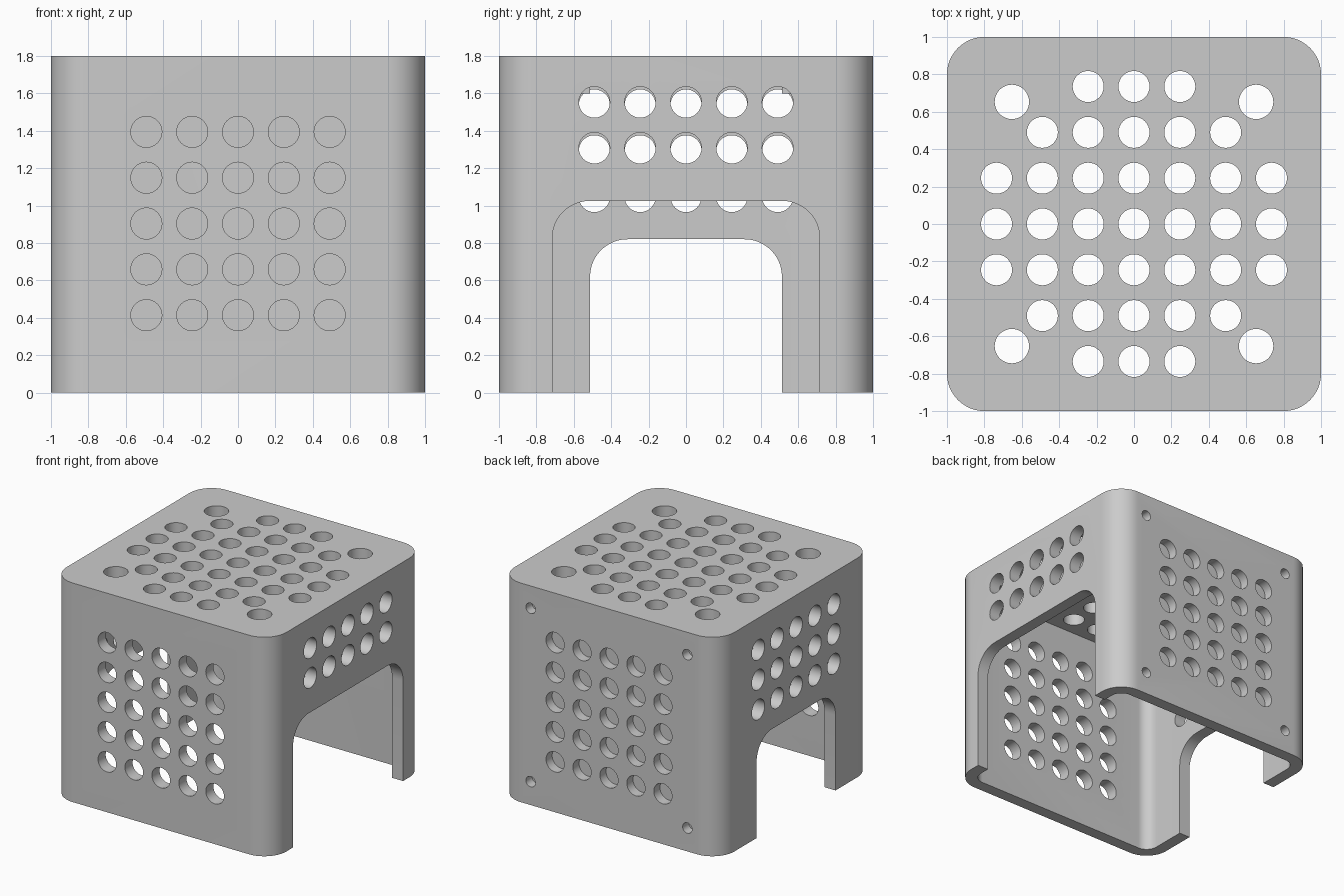
import bpy
import bmesh
from math import cos, sin, pi
from mathutils import Matrix, Vector

old = bpy.data.objects.get("Cube")
if old:
    bpy.data.objects.remove(old, do_unlink=True)

HEIGHT = 1.8
WALL = 0.1
PITCH = 0.245
HOLE = 0.083

grey = bpy.data.materials.new("plain grey")
grey.use_nodes = True
grey.diffuse_color = (0.6, 0.6, 0.6, 1)
grey.node_tree.nodes["Principled BSDF"].inputs["Base Color"].default_value = (0.6, 0.6, 0.6, 1)

# Frames that turn a flat outline (u, v, depth) to face each direction
UP = Matrix.Identity(3)
ALONG_X = Matrix(((0, 0, 1), (1, 0, 0), (0, 1, 0)))
ALONG_Y = Matrix(((1, 0, 0), (0, 0, 1), (0, 1, 0)))


def rounded(u0, u1, v0, v1, r, steps=12):
    """Outline of a rectangle with rounded corners."""
    centres = [(u1 - r, v1 - r), (u0 + r, v1 - r), (u0 + r, v0 + r), (u1 - r, v0 + r)]
    return [(cu + r * cos(pi / 2 * (q + i / steps)), cv + r * sin(pi / 2 * (q + i / steps)))
            for q, (cu, cv) in enumerate(centres) for i in range(steps + 1)]


def circle(u, v, r, steps=32):
    return [(u + r * cos(2 * pi * i / steps), v + r * sin(2 * pi * i / steps)) for i in range(steps)]


def prisms(name, outlines, frame, lo, hi):
    """One object holding every outline extruded from lo to hi."""
    bm = bmesh.new()
    for outline in outlines:
        a, b = [[bm.verts.new(frame @ Vector((u, v, d))) for u, v in outline] for d in (lo, hi)]
        bm.faces.new(a)
        bm.faces.new(b)
        for i in range(len(a)):
            j = (i + 1) % len(a)
            bm.faces.new((a[i], a[j], b[j], b[i]))
    bmesh.ops.recalc_face_normals(bm, faces=bm.faces)
    mesh = bpy.data.meshes.new(name)
    bm.to_mesh(mesh)
    bm.free()
    mesh.materials.append(grey)
    obj = bpy.data.objects.new(name, mesh)
    bpy.context.collection.objects.link(obj)
    return obj


def combine(target, tool, operation="DIFFERENCE"):
    tool.hide_render = True
    mod = target.modifiers.new(tool.name, "BOOLEAN")
    mod.operation = operation
    mod.solver = "EXACT"
    mod.object = tool
    bpy.context.view_layer.objects.active = target
    bpy.ops.object.modifier_apply(modifier=mod.name)
    bpy.data.objects.remove(tool, do_unlink=True)


# Shell, open underneath
cover = prisms("vented_cover", [rounded(-1, 1, -1, 1, 0.2)], UP, 0, HEIGHT)
inner = 1 - WALL
combine(cover, prisms("cavity", [rounded(-inner, inner, -inner, inner, 0.1)], UP, -0.2, HEIGHT - WALL))

# Screw blocks in the four top corners
near, far = 0.513, 0.92
blocks = [[(sx * near, sy * near), (sx * far, sy * near), (sx * far, sy * far), (sx * near, sy * far)]
          for sx in (-1, 1) for sy in (-1, 1)]
combine(cover, prisms("corner_blocks", blocks, UP, 1.6, 1.75), "UNION")

# Arched openings, wider on the right wall than on the left
for half, top, lo, hi in ((0.715, 1.025, 0.8, 1.2), (0.513, 0.82, -1.2, -0.8)):
    combine(cover, prisms("arch", [rounded(-half, half, -0.5, top, 0.2)], ALONG_X, lo, hi))

# Top vents in a diamond-trimmed grid, with screw holes at the corners
span = range(-3, 4)
top_holes = [circle(i * PITCH, j * PITCH, HOLE) for i in span for j in span if abs(i) + abs(j) <= 4]
top_holes += [circle(sx * 0.653, sy * 0.653, 0.092) for sx in (-1, 1) for sy in (-1, 1)]
combine(cover, prisms("top_holes", top_holes, UP, 1.5, 2))

# Front vents go through; back vents and small screw holes are recesses
cols = range(-2, 3)
grid = [circle(i * PITCH, 0.904 + j * PITCH, HOLE) for i in cols for j in cols]
screws = [circle(sx * 0.712, 0.904 + sz * 0.712, 0.043) for sx in (-1, 1) for sz in (-1, 1)]
combine(cover, prisms("front_holes", grid, ALONG_Y, -1.2, -0.8))
combine(cover, prisms("back_holes", grid + screws, ALONG_Y, 0.92, 1.2))

# Side vents: two rows on the right, three on the left
for base, rows, lo, hi in ((1.553, 2, 0.8, 1.2), (1.538, 3, -1.2, -0.8)):
    side = [circle(i * PITCH, base - j * PITCH, HOLE) for i in cols for j in range(rows)]
    combine(cover, prisms("side_holes", side, ALONG_X, lo, hi))

# Smooth curves, crisp edges
bpy.ops.object.select_all(action="DESELECT")
cover.select_set(True)
bpy.context.view_layer.objects.active = cover
bpy.ops.object.shade_smooth_by_angle(angle=pi / 6)
